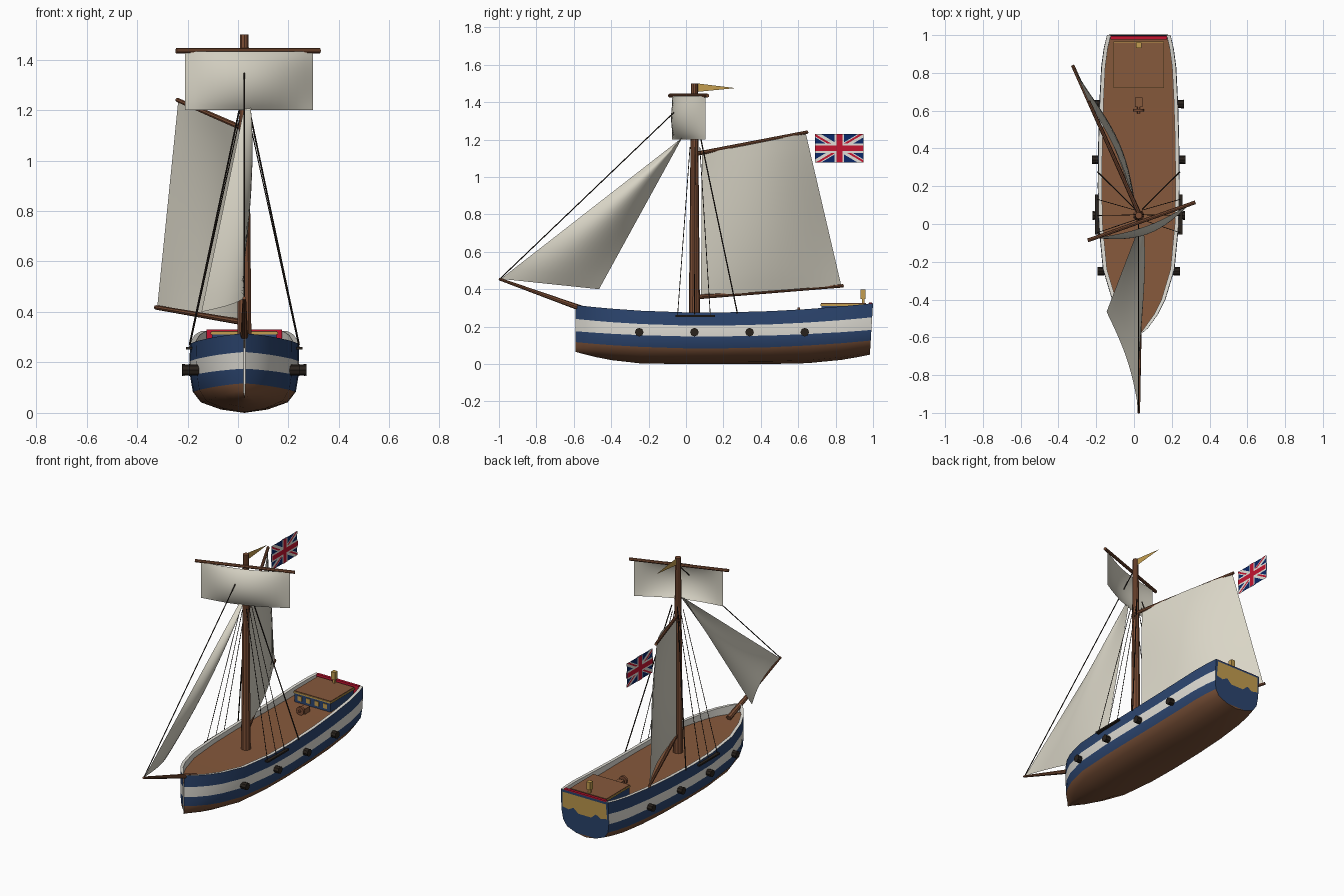
import bpy, bmesh, math
from mathutils import Vector, Matrix

cube = bpy.data.objects.get("Cube")
if cube:
    bpy.data.objects.remove(cube, do_unlink=True)

CX = 0.025  # centreline of the hull


def paint(name, r, g, b):
    m = bpy.data.materials.new(name)
    m.use_nodes = True
    m.diffuse_color = (r, g, b, 1)
    bsdf = m.node_tree.nodes["Principled BSDF"]
    bsdf.inputs["Base Color"].default_value = (r, g, b, 1)
    bsdf.inputs["Roughness"].default_value = 0.8
    return m


wood = paint("deck wood", 0.24, 0.1, 0.045)
spar_wood = paint("spar wood", 0.2, 0.075, 0.035)
bottom_wood = paint("bottom wood", 0.19, 0.08, 0.038)
blue = paint("hull blue", 0.025, 0.06, 0.16)
white = paint("paint white", 0.75, 0.73, 0.67)
canvas = paint("sail canvas", 0.7, 0.67, 0.57)
gold = paint("gold", 0.55, 0.34, 0.08)
iron = paint("dark iron", 0.022, 0.016, 0.012)
red = paint("red", 0.55, 0.007, 0.03)
flag_blue = paint("flag blue", 0.003, 0.02, 0.14)


def finish(name, bm, mats, smooth=False):
    bmesh.ops.recalc_face_normals(bm, faces=bm.faces)
    me = bpy.data.meshes.new(name)
    bm.to_mesh(me)
    bm.free()
    for m in mats:
        me.materials.append(m)
    ob = bpy.data.objects.new(name, me)
    bpy.context.collection.objects.link(ob)
    if smooth:
        bpy.ops.object.select_all(action='DESELECT')
        ob.select_set(True)
        bpy.context.view_layer.objects.active = ob
        bpy.ops.object.shade_smooth_by_angle(angle=math.radians(35))
    return ob


def rods(name, segs, mat, sides=8):
    """Tapered rods, each given as (start, end, start radius, end radius)."""
    bm = bmesh.new()
    for a, b, r1, r2 in segs:
        a, b = Vector(a), Vector(b)
        rot = (b - a).to_track_quat('Z', 'Y').to_matrix().to_4x4()
        bmesh.ops.create_cone(bm, cap_ends=True, segments=sides, radius1=r1, radius2=r2,
                              depth=(b - a).length, matrix=Matrix.Translation((a + b) / 2) @ rot)
    return finish(name, bm, [mat], smooth=sides > 6)


def box(name, lo, hi, mat):
    bm = bmesh.new()
    lo, hi = Vector(lo), Vector(hi)
    bmesh.ops.create_cube(bm, size=1, matrix=Matrix.Translation((lo + hi) / 2) @ Matrix.Diagonal((*(hi - lo), 1)))
    return finish(name, bm, [mat])


def sail(name, corners, bulge, n=14):
    """Bilinear patch: top start, top end, bottom end, bottom start."""
    a, b, c, d = (Vector(p) for p in corners)
    bm = bmesh.new()
    rows = []
    for i in range(n + 1):
        v = i / n
        row = []
        for j in range(n + 1):
            u = j / n
            belly = math.sin(math.pi * u) * math.sin(math.pi * (0.08 + 0.84 * v)) ** 0.6
            row.append(bm.verts.new(a.lerp(b, u).lerp(d.lerp(c, u), v) + Vector(bulge) * belly))
        rows.append(row)
    for p, q in zip(rows, rows[1:]):
        for j in range(n):
            bm.faces.new((p[j], p[j + 1], q[j + 1], q[j]))
    bmesh.ops.remove_doubles(bm, verts=bm.verts, dist=1e-5)
    return finish(name, bm, [canvas], smooth=True)


# Hull: stations of (y, half width), lofted with painted bands
plan = [(-0.59, 0.004), (-0.55, 0.05), (-0.48, 0.1), (-0.4, 0.14), (-0.24, 0.188), (0, 0.211),
        (0.2, 0.215), (0.45, 0.212), (0.65, 0.206), (0.83, 0.197), (0.93, 0.184), (1, 0.168)]


def lift(y):
    return 0.04 * ((y - 0.1) / 0.69) ** 2 if y < 0.1 else 0.05 * ((y - 0.1) / 0.9) ** 2


def half_width(y):
    for (y0, w0), (y1, w1) in zip(plan, plan[1:]):
        if y <= y1:
            return w0 + (w1 - w0) * (y - y0) / (y1 - y0)
    return plan[-1][1]


def lean(y, z):
    return y - 0.02 * (1 - z / 0.325) * max(0, (y - 0.83) / 0.17)


def half_section(y, w):
    up = lift(y)
    keel = 0.065 * max(0, (-0.15 - y) / 0.44) ** 2 + 0.05 * max(0, (y - 0.5) / 0.5) ** 2
    band = 0.083 + 0.85 * up
    inner = max(w - 0.02, w * 0.4)
    pts = [(w * k, keel + (band - keel) * f) for k, f in ((0, 0), (0.43, 0.16), (0.8, 0.5), (0.95, 1))]
    pts += [(w, 0.147 + up * 0.7), (w * 1.01, 0.205 + up * 0.9), (w, 0.275 + up),
            (inner, 0.275 + up), (inner, 0.245 + up * 0.3)]
    return pts


bm = bmesh.new()
rings = []
for y, w in plan:
    half = half_section(y, w)
    pts = [(-x, z) for x, z in half[:0:-1]] + half
    rings.append([bm.verts.new((CX + x, lean(y, z), z)) for x, z in pts])
BOTTOM, BLUE, WHITE, DECK = range(4)
bands = [BOTTOM] * 3 + [BLUE, WHITE, BLUE, WHITE, WHITE]
ring_mats = bands[::-1] + bands + [DECK]
for p, q in zip(rings, rings[1:]):
    for i, m in enumerate(ring_mats):
        k = (i + 1) % len(p)
        bm.faces.new((p[i], p[k], q[k], q[i])).material_index = m
bm.faces.new(rings[0]).material_index = WHITE
s = rings[-1]
bm.faces.new((s[7], s[8], s[9])).material_index = BOTTOM
for j in range(1, 6):
    bm.faces.new((s[8 - j], s[8 + j], s[9 + j], s[7 - j])).material_index = BLUE
finish("hull", bm, [bottom_wood, blue, white, wood], smooth=True)

# Stern decoration and inner stern wall
bm = bmesh.new()
edge = [(0.155, 0.312), (0.16, 0.215), (0.115, 0.205), (0.08, 0.225), (0.045, 0.195)]
outline = edge + [(-x, z) for x, z in edge[::-1]]
bm.faces.new([bm.verts.new((CX + x, lean(1, z) + 0.004, z)) for x, z in outline])
finish("stern_panel", bm, [gold])
box("stern_rail", (CX - 0.15, 0.978, 0.255), (CX + 0.15, 0.995, 0.33), red)

# Stern cabin with windows, trim, roof and lantern
box("cabin", (CX - 0.128, 0.725, 0.245), (CX + 0.128, 0.96, 0.312), blue)
box("cabin_trim", (CX - 0.133, 0.72, 0.31), (CX + 0.133, 0.965, 0.32), gold)
box("cabin_roof", (CX - 0.13, 0.723, 0.318), (CX + 0.13, 0.962, 0.325), wood)
for i in range(4):
    x = CX - 0.09 + 0.06 * i
    box("cabin_window", (x - 0.014, 0.721, 0.268), (x + 0.014, 0.727, 0.298), gold)
box("lantern_post", (CX - 0.007, 0.94, 0.32), (CX + 0.007, 0.954, 0.35), gold)
box("lantern", (CX - 0.014, 0.933, 0.348), (CX + 0.014, 0.961, 0.398), gold)

# Steering stand and wheel
box("wheel_stand", (CX - 0.02, 0.62, 0.245), (CX + 0.02, 0.67, 0.285), wood)
rods("wheel", [((CX, 0.595, 0.275), (CX, 0.61, 0.275), 0.027, 0.027),
               ((CX, 0.585, 0.275), (CX, 0.625, 0.275), 0.008, 0.008)], spar_wood, 12)

# Guns and rigging boards on both sides
guns, shrouds, thin_shrouds = [], [], []
for side in (-1, 1):
    for y in (-0.25, 0.045, 0.34, 0.635):
        w = half_width(y)
        guns.append(((CX + side * (w - 0.03), y, 0.17), (CX + side * (w + 0.034), y, 0.17), 0.02, 0.023))
    x = CX + side * 0.217
    box("rigging_board", (x - 0.014, -0.055, 0.252), (x + 0.014, 0.155, 0.262), iron)
    for y in (-0.045, 0.045, 0.13):
        thin_shrouds.append(((x, y, 0.26), (CX + side * 0.02, 0.035 + y * 0.3, 1.16), 0.002, 0.002))
    shrouds.append(((x, 0.275, 0.27), (CX + side * 0.02, 0.08, 1.2), 0.0035, 0.0035))
rods("guns", guns, iron)
rods("shrouds", shrouds, iron, 6)
rods("thin_shrouds", thin_shrouds, iron, 6)
rods("forestay", [((CX, -0.995, 0.455), (CX, 0.03, 1.435), 0.003, 0.003)], iron, 6)

# Mast and spars
rods("mast", [((CX, 0.045, 0.24), (CX, 0.045, 1.5), 0.03, 0.018)], spar_wood, 10)
rods("bowsprit", [((CX, -0.47, 0.265), (CX, -1, 0.455), 0.017, 0.007)], spar_wood)
rods("yard", [((-0.245, -0.087, 1.435), (0.325, 0.115, 1.435), 0.01, 0.01)], spar_wood)
rods("gaff", [((CX, 0.06, 1.125), (-0.24, 0.65, 1.24), 0.011, 0.009)], spar_wood)
rods("boom", [((CX, 0.06, 0.358), (-0.325, 0.84, 0.418), 0.012, 0.009)], spar_wood)

# Sails
sail("topsail", [(-0.21, -0.075, 1.432), (0.297, 0.105, 1.432), (0.297, 0.105, 1.2), (-0.21, -0.075, 1.2)],
     (0.025, -0.07, 0))
sail("mainsail", [(0.01, 0.085, 1.125), (-0.237, 0.64, 1.235), (-0.32, 0.83, 0.42), (0.01, 0.08, 0.362)],
     (0.055, 0.025, 0))
head = (CX, -0.02, 1.21)
sail("jib", [head, head, (-0.145, -0.465, 0.4), (CX, -0.99, 0.455)], (0.06, 0, 0))

# Pennant at the masthead
bm = bmesh.new()
bm.faces.new([bm.verts.new((CX, y, z)) for y, z in ((0.06, 1.5), (0.265, 1.475), (0.06, 1.455))])
finish("pennant", bm, [gold])

# Ensign: layered strips clipped to the flag rectangle
FW, FH, FX = 0.13, 0.077, -0.243  # half length, half height, position


def strip(bm, start, end, left, right, thick, mat):
    a, b = Vector(start), Vector(end)
    d = (b - a).normalized()
    n = Vector((-d.y, d.x))
    quad = [a + n * left, b + n * left, b + n * right, a + n * right]
    part = bmesh.new()
    part.faces.new([part.verts.new((0, p.x, p.y)) for p in quad])
    for axis, lim in ((Vector((0, 1, 0)), FW), (Vector((0, 0, 1)), FH)):
        for sgn in (-1, 1):
            bmesh.ops.bisect_plane(part, geom=part.verts[:] + part.edges[:] + part.faces[:],
                                   plane_co=axis * sgn * lim, plane_no=axis * sgn, clear_outer=True)
    for f in part.faces:
        for side in (-thick, thick):
            vs = [bm.verts.new((FX + side, 0.82 + v.co.y, 1.153 + v.co.z)) for v in f.verts]
            bm.faces.new(vs if side > 0 else vs[::-1]).material_index = mat
    part.free()


bm = bmesh.new()
u = FH / 15
strip(bm, (-FW, 0), (FW, 0), FH, -FH, 0.0005, 0)
for cx in (-1, 1):
    for cz in (-1, 1):
        corner = (cx * FW * 1.2, cz * FH * 1.2)
        strip(bm, (0, 0), corner, 3 * u, -3 * u, 0.0015, 1)
        strip(bm, (0, 0), corner, 2 * u, 0, 0.0025, 2)
for hw, thick, mat in ((5 * u, 0.0035, 1), (3 * u, 0.0045, 2)):
    strip(bm, (-FW, 0), (FW, 0), hw, -hw, thick, mat)
    strip(bm, (0, -FH), (0, FH), hw, -hw, thick, mat)
finish("ensign", bm, [flag_blue, white, red])
